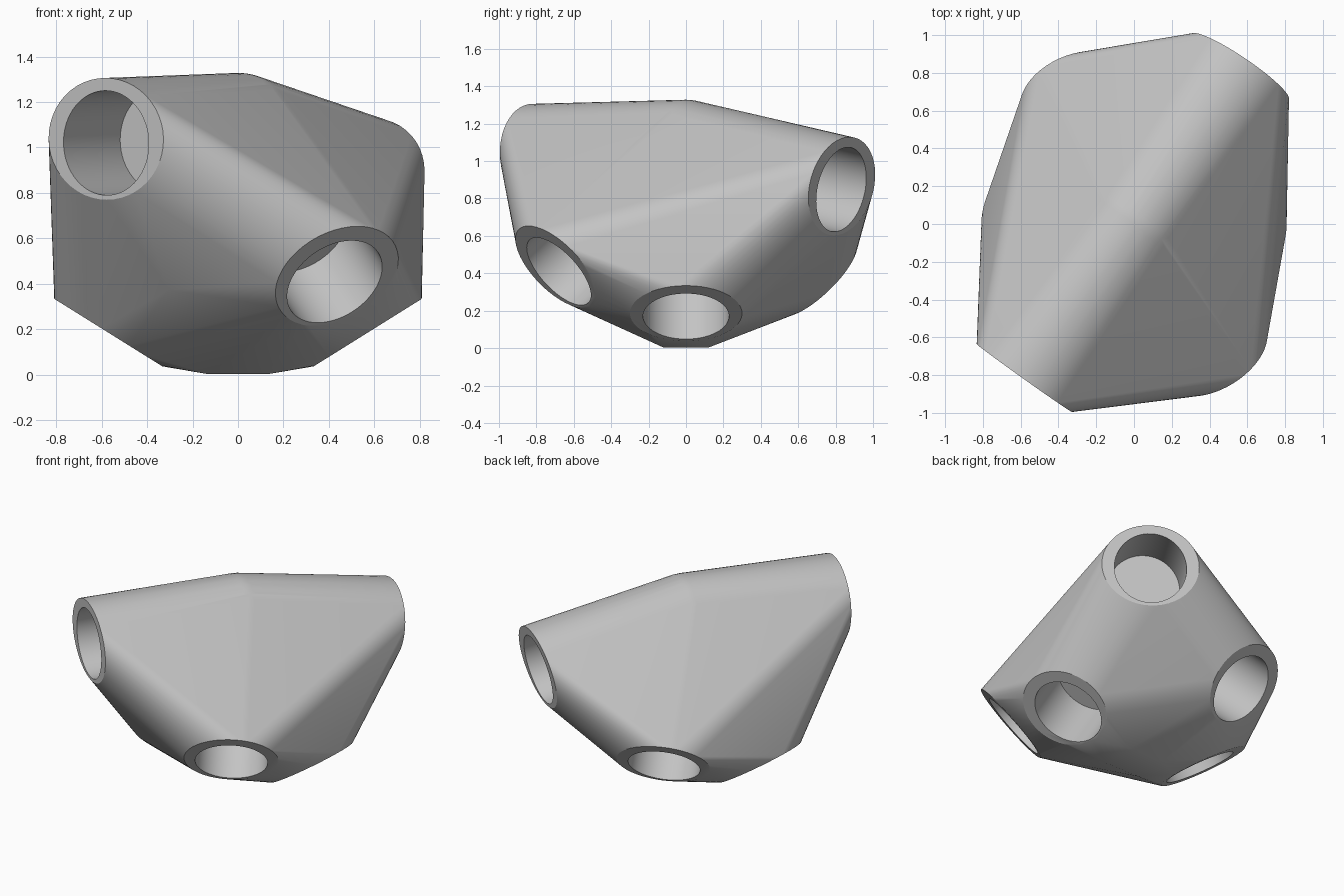
import bpy, bmesh, math
from mathutils import Vector, Matrix

cube = bpy.data.objects.get("Cube")
if cube:
    bpy.data.objects.remove(cube, do_unlink=True)

HUB = Vector((0, 0, 1.043))
HUB_RADIUS, HOLE = 0.285, 0.23

# Socket mouth centres, measured from the hub: two upper arms, four lower arms
UPPER = [Vector(p) for p in ((-0.58, -0.815, -0.023), (0.56, 0.83, -0.195))]
FRONT_LOW, BACK_LOW, LEFT_LOW, RIGHT_LOW = LOWER = [Vector(p) for p in (
    (0.425, -0.68, -0.633), (-0.31, 0.685, -0.69),
    (0.545, 0, -0.873), (-0.545, 0, -0.873))]


def make_object(name, bm):
    bmesh.ops.recalc_face_normals(bm, faces=bm.faces)
    mesh = bpy.data.meshes.new(name)
    bm.to_mesh(mesh)
    bm.free()
    obj = bpy.data.objects.new(name, mesh)
    bpy.context.collection.objects.link(obj)
    return obj


def frame(mouth):
    """Local z points out along the arm and local y points up."""
    turn = mouth.to_track_quat('Z', 'Y').to_matrix().to_4x4()
    return Matrix.Translation(HUB + mouth) @ turn


def add_rim(bm, mouth, side, tall, rise):
    shape = Matrix.Translation((0, rise, 0)) @ Matrix.Diagonal((side, tall, 1, 1))
    bmesh.ops.create_circle(bm, segments=48, radius=1,
                            matrix=frame(mouth) @ shape)


# Body: tight skin around the hub ball and the end rims of all arms
bm = bmesh.new()
bmesh.ops.create_icosphere(bm, subdivisions=4, radius=HUB_RADIUS,
                           matrix=Matrix.Translation(HUB))
for mouth in UPPER:
    add_rim(bm, mouth, side=0.31, tall=0.268, rise=0.018)
for mouth in LOWER:
    add_rim(bm, mouth, side=0.30, tall=0.28, rise=0.03)

# Rounded underside between the arms
for x in (-0.13, 0.13):
    for y in (-0.12, 0.12):
        bm.verts.new((x, y, 0.003))
for trio in ((UPPER[0], FRONT_LOW, RIGHT_LOW), (UPPER[1], BACK_LOW, LEFT_LOW)):
    bm.verts.new(HUB + sum(trio, Vector()).normalized() * 0.985)

hull = bmesh.ops.convex_hull(bm, input=bm.verts)
skin = {g for g in hull["geom"] if isinstance(g, bmesh.types.BMFace)}
kept = {v for f in skin for v in f.verts}
bmesh.ops.delete(bm, geom=[f for f in bm.faces if f not in skin],
                 context='FACES')
bmesh.ops.delete(bm, geom=[v for v in bm.verts if v not in kept],
                 context='VERTS')
bmesh.ops.dissolve_limit(bm, angle_limit=math.radians(0.3),
                         verts=bm.verts, edges=bm.edges)
body = make_object("socket_hub", bm)

# Blind round sockets, shallower where the lower arms crowd together
cutters = []
for mouth, depth in [(m, 0.43) for m in UPPER] + [(m, 0.36) for m in LOWER]:
    bm = bmesh.new()
    bmesh.ops.create_cone(bm, cap_ends=True, segments=64, radius1=HOLE,
                          radius2=HOLE, depth=2 * depth, matrix=frame(mouth))
    cutter = make_object("socket_cutter", bm)
    cutter.hide_render = True
    cutters.append(cutter)
    mod = body.modifiers.new("socket", 'BOOLEAN')
    mod.operation = 'DIFFERENCE'
    mod.solver = 'EXACT'
    mod.object = cutter

# Bake the cuts and remove the helpers
graph = bpy.context.evaluated_depsgraph_get()
result = bpy.data.meshes.new_from_object(body.evaluated_get(graph))
body.modifiers.clear()
body.data = result
for cutter in cutters:
    bpy.data.objects.remove(cutter, do_unlink=True)

# Plain grey finish
grey = bpy.data.materials.new("plain_grey")
grey.use_nodes = True
colour = (0.55, 0.55, 0.55, 1)
grey.diffuse_color = colour
grey.node_tree.nodes["Principled BSDF"].inputs["Base Color"].default_value = colour
body.data.materials.clear()
body.data.materials.append(grey)

bpy.ops.object.select_all(action='DESELECT')
body.select_set(True)
bpy.context.view_layer.objects.active = body
bpy.ops.object.shade_smooth_by_angle(angle=math.radians(25))
